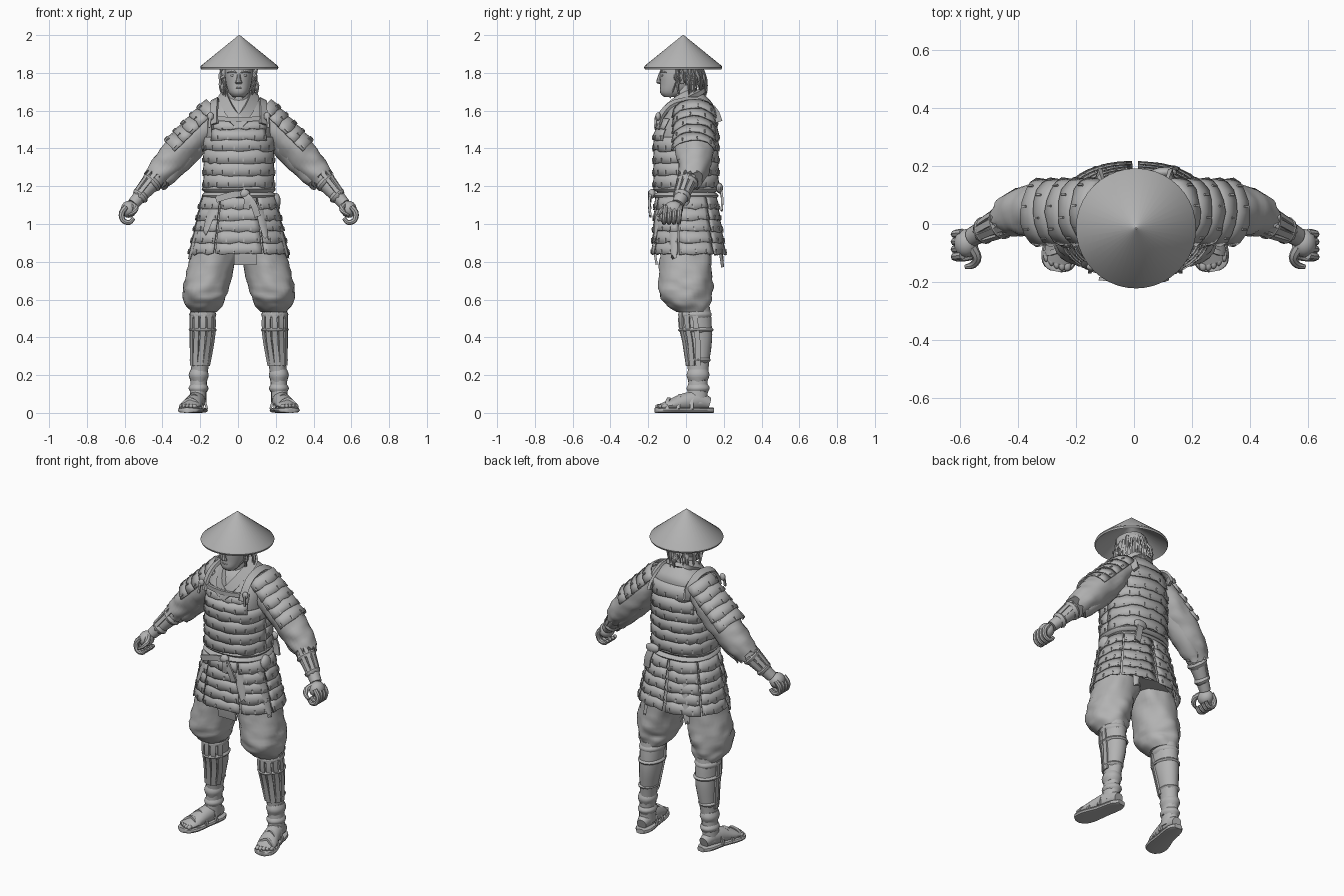
import bpy, bmesh, math, random
from mathutils import Vector, Matrix, noise

random.seed(4)
X, Y, Z = Vector((1, 0, 0)), Vector((0, 1, 0)), Vector((0, 0, 1))
CX = 0.004
if "Cube" in bpy.data.objects:
    bpy.data.objects.remove(bpy.data.objects["Cube"])

grey = bpy.data.materials.new("plain grey")
grey.use_nodes = True
COLOR = (0.45, 0.45, 0.45, 1)
grey.diffuse_color = COLOR
grey.node_tree.nodes["Principled BSDF"].inputs["Base Color"].default_value = COLOR


def finish(name, bm, mirror=False, solid=0, angle=35):
    bmesh.ops.recalc_face_normals(bm, faces=bm.faces[:])
    me = bpy.data.meshes.new(name)
    bm.to_mesh(me)
    bm.free()
    me.materials.append(grey)
    me.shade_smooth()
    me.set_sharp_from_angle(angle=math.radians(angle))
    ob = bpy.data.objects.new(name, me)
    ob.location.x = CX
    bpy.context.scene.collection.objects.link(ob)
    if solid:
        mod = ob.modifiers.new("thickness", 'SOLIDIFY')
        mod.thickness, mod.offset = solid, 0
    if mirror:
        ob.modifiers.new("mirror", 'MIRROR')
    return ob


def smooth_path(secs, sub):
    P = [Vector(s) for s in secs]
    out = []
    for i in range(len(P) - 1):
        a, b, c, d = P[max(i - 1, 0)], P[i], P[i + 1], P[min(i + 2, len(P) - 1)]
        for k in range(sub):
            t = k / sub
            out.append((b * 2 + (c - a) * t + (a * 2 - b * 5 + c * 4 - d) * t * t
                        + (b * 3 - a - c * 3 + d) * t ** 3) * 0.5)
    return out + [P[-1]]


def sp(value, power):
    return math.copysign(abs(value) ** power, value)


# Loft through sections (x, y, z, half width, half depth); ripple makes cloth folds
def tube(name, secs, n=16, sub=3, ref=Y, power=1, ripple=0, folds=5, rag=0,
         mirror=False, level=False, bm=None, phase=0):
    own = bm is None
    bm = bm or bmesh.new()
    S = smooth_path(secs, sub)
    C = [Vector(s[:3]) for s in S]
    rings = []
    for i, s in enumerate(S):
        t = Z if level else (C[min(i + 1, len(C) - 1)] - C[max(i - 1, 0)]).normalized()
        u = (ref - t * ref.dot(t)).normalized()
        v = u.cross(t)
        ring = []
        for j in range(n):
            a = math.tau * j / n + phase
            off = v * sp(math.cos(a), power) * s[3] + u * sp(math.sin(a), power) * s[4]
            if ripple:
                q = C[i] + off
                off *= 1 + ripple * (math.sin(folds * a + 2.2 * i / sub) * 0.6
                                     + 2 * noise.noise(Vector((q.x, q.y, q.z * 1.6)) * 17))
            p = C[i] + off
            if rag and i == len(S) - 1:
                p += t * random.uniform(-rag, rag)
            ring.append(bm.verts.new(p))
        rings.append(ring)
    for r, q in zip(rings, rings[1:]):
        for j in range(n):
            bm.faces.new((r[j], r[(j + 1) % n], q[(j + 1) % n], q[j]))
    bm.faces.new(rings[0])
    bm.faces.new(rings[-1])
    return finish(name, bm, mirror) if own else bm


# Flat strap of rectangular section following points
def strap(name, pts, w, h, ref=Y, mirror=False, bm=None):
    return tube(name, [(*p, w, h) for p in pts], n=4, phase=math.pi / 4, power=0.01,
                ref=ref, mirror=mirror, bm=bm)


def ball(name, loc, scale, mirror=False):
    bm = bmesh.new()
    bmesh.ops.create_uvsphere(bm, u_segments=14, v_segments=9, radius=1,
                              matrix=Matrix.Translation(loc) @ Matrix.Diagonal((*scale, 1)))
    return finish(name, bm, mirror)


# Overlapping lamellar rows with lacing on a surface surf(angle, v)
def plates(name, surf, u0, u1, rows, cols, mirror=False, lip=0.009, rag=0.1):
    bm, lace = bmesh.new(), bmesh.new()
    u0, u1 = math.radians(u0), math.radians(u1)

    def frame(u, v):
        du = (surf(u + 0.01, v) - surf(u - 0.01, v)).normalized()
        dv = (surf(u, v + 0.01) - surf(u, v - 0.01)).normalized()
        return surf(u, v), du, dv, dv.cross(du).normalized()

    for r in range(rows):
        grid = []
        for j in range(cols + 1):
            u = u0 + (u1 - u0) * j / cols
            col = []
            for k in (0, 0.5, 1):
                v = (r + 1.1 * k + (random.uniform(-rag, rag) if k == 1 else 0)) / rows
                p, du, dv, nn = frame(u, v)
                col.append(bm.verts.new(p + nn * (0.002 + lip * k)))
            grid.append(col)
            if j < cols and (j + r) % 2 == 0:
                p, du, dv, nn = frame(u + (u1 - u0) * 0.5 / cols, (r + 0.85) / rows)
                m = Matrix((du, dv, nn)).transposed().to_4x4()
                m = Matrix.Translation(p + nn * (0.003 + lip)) @ m
                bmesh.ops.create_cube(lace, size=1,
                                      matrix=m @ Matrix.Diagonal((0.007, 0.02, 0.009, 1)))
        for a, b in zip(grid, grid[1:]):
            for k in range(2):
                bm.faces.new((a[k], a[k + 1], b[k + 1], b[k]))
    finish(name, bm, mirror, solid=0.008)
    finish(name + "_lacing", lace, mirror)


# Straw hat with a hollow underside
hx, hy = 0.003, -0.015
tube("straw_hat", [(hx, hy, z, r, r) for z, r in
                   ((1.96, .004), (1.83, .19), (1.819, .203), (1.829, .207), (1.838, .203), (2, .003))],
     n=40, sub=1, level=True)

# Head, face and neck
tube("head", [(0, -.08, 1.672, .03, .035), (0, -.065, 1.695, .052, .072), (0, -.045, 1.74, .068, .092),
              (0, -.032, 1.80, .075, .107), (0, -.03, 1.87, .07, .09)], n=20, level=True, power=.92)
tube("neck", [(0, .01, 1.58, .07, .065), (0, -.01, 1.73, .058, .06)], level=True)
tube("nose", [(0, -.133, 1.80, .008, .01), (0, -.143, 1.765, .012, .012), (0, -.14, 1.748, .019, .016),
              (0, -.13, 1.74, .012, .01)], n=8, level=True)
ball("eyes", (.03, -.124, 1.787), (.014, .01, .007), True)
tube("eyebrows", [(.01, -.136, 1.802, .005, .005), (.035, -.13, 1.808, .006, .006),
                  (.06, -.105, 1.802, .003, .003)], n=6, ref=Z, mirror=True)
ball("upper_lip", (0, -.131, 1.721), (.022, .008, .005))
ball("lower_lip", (0, -.129, 1.712), (.017, .008, .006))
ball("ears", (.077, -.02, 1.77), (.01, .02, .03), True)
ball("hair_cap", (0, .0, 1.81), (.08, .09, .085))

# Loose hair strands around the sides and back
hair = bmesh.new()
for i in range(75):
    a = math.radians(random.uniform(-38, 218))
    c, s = math.cos(a), math.sin(a)
    top, end, out = random.uniform(1.78, 1.84), random.uniform(1.66, 1.76), random.uniform(.9, 1.15)
    tube("", [(c * .075, s * .085 - .005, top, .010, .008),
              (c * .09 * out, s * .098 * out, (top + end) / 2, .008, .006),
              (c * .085 * out, s * .09 * out + .005, end, .002, .002)], n=4, sub=2, bm=hair)
finish("hair", hair)
tube("hat_cords", [(.1, -.03, 1.83, .004, .004), (.075, -.06, 1.73, .004, .004),
                   (.02, -.085, 1.668, .004, .004)], n=6, mirror=True)

# Robe torso and crossed collar
tube("robe_torso", [(0, 0, 1.05, .18, .14), (0, 0, 1.2, .172, .15), (0, 0, 1.38, .172, .15),
                    (0, 0, 1.5, .175, .15), (0, .02, 1.58, .175, .13), (0, .03, 1.63, .142, .115),
                    (0, .032, 1.665, .1, .085), (0, .025, 1.695, .068, .062)],
     n=28, level=True, power=.88, ripple=.008)
strap("collar", [(0, .085, 1.69), (.05, .065, 1.695), (.078, .01, 1.68), (.065, -.065, 1.635),
                 (.03, -.125, 1.575), (-.03, -.15, 1.52)], .027, .013, ref=Vector((1, -1, 1)), mirror=True)


# Lamellar cuirass
def cuirass(z0, z1):
    def surf(u, v):
        z = z0 + (z1 - z0) * v
        lean = max(0, z - 1.48)
        return Vector((.178 * sp(math.cos(u), .85),
                       lean * .15 + (.163 - lean * .3) * sp(math.sin(u), .85), z))
    return surf


plates("cuirass_body", cuirass(1.46, 1.2), 0, 360, 4, 36)
plates("cuirass_chest", cuirass(1.555, 1.45), -138, -42, 2, 10)
plates("cuirass_back", cuirass(1.60, 1.45), 42, 138, 2, 10)
strap("chest_rim", [(-.135, -.138, 1.56), (0, -.158, 1.553), (.135, -.138, 1.56)], .012, .008)
strap("shoulder_straps", [(.128, -.15, 1.53), (.13, -.122, 1.59), (.128, -.06, 1.642), (.125, .05, 1.655),
                          (.125, .14, 1.61), (.125, .172, 1.54)], .02, .008, ref=Vector((.5, -.2, 1)), mirror=True)
ball("strap_knots", (.15, -.148, 1.57), (.018, .014, .022), True)
strap("strap_tassels", [(.152, -.158, 1.57), (.157, -.165, 1.51)], .006, .005, mirror=True)

# Belt, knot and hanging ends
for i, z in enumerate((1.185, 1.15)):
    tube("belt_" + str(i + 1), [(0, 0, z - .02, .18, .15), (0, 0, z, .197, .174), (0, 0, z + .02, .18, .15)],
         n=32, level=True, power=.88, ripple=.01)
ball("belt_knot", (.03, -.18, 1.16), (.03, .02, .025))
for i, (x, z) in enumerate(((.10, 1.04), (.04, 1.08), (-.12, 1.13))):
    strap("belt_end_" + str(i + 1), [(.03, -.183, 1.16), ((x + .05) / 2, -.195, (z + 1.16) / 2 + .01),
                                     (x, -.188, z)], .017, .006)
ball("side_pouch", (.195, -.02, 1.12), (.028, .042, .045))
ball("back_bow", (.1, .178, 1.19), (.045, .018, .028))
strap("back_bow_ends", [(.1, .182, 1.19), (.12, .192, 1.13), (.13, .188, 1.07)], .02, .006)


# Skirt of seven hanging lamellar panels
def skirt(u, v):
    return Vector(((.19 + .066 * v) * sp(math.cos(u), .85),
                   .014 * v + (.155 + .032 * v) * sp(math.sin(u), .85), 1.145 - .30 * v))


step = 360 / 7
for i in range(7):
    mid = -90 + step * i
    plates("skirt_panel_" + str(i + 1), skirt, mid - step * .475, mid + step * .475, 5, 6)
tube("skirt_lining", [(0, 0, 1.15, .178, .14), (0, .005, 1, .205, .15), (0, .01, .87, .228, .16)],
     n=28, level=True, power=.85, rag=.02)
strap("front_cloth", [(.035, -.155, .95), (.035, -.165, .86), (.035, -.155, .785)], .06, .006)

# Torn strips hanging from the waist
for i, (a, z) in enumerate(((-62, .93), (-128, .95), (-20, .83), (200, .83), (62, .78), (118, .80))):
    u = math.radians(a)
    pts = [skirt(u, v) * 1.06 + Z * (1.10 - (1.10 - z) * v - skirt(u, v).z * 1.06) for v in (0, .5, 1)]
    tube("torn_strip_" + str(i + 1), [(*p, w, .006) for p, w in zip(pts, (.02, .024, .015))],
         n=6, ref=Vector((math.cos(u), math.sin(u), 0)), rag=.02)

# Baggy trousers
tube("trousers", [(.1, 0, 1.0, .1, .13), (.125, 0, .86, .122, .136), (.163, -.002, .72, .122, .139),
                  (.178, -.003, .63, .116, .139), (.183, .01, .575, .1, .115), (.186, .035, .535, .07, .085)],
     n=36, sub=5, level=True, ripple=.045, mirror=True)

# Lower legs with splint guards and ties
leg = [(.19, .047, .56, .062, .08), (.19, .052, .47, .064, .085), (.193, .062, .38, .06, .076),
       (.205, .064, .25, .046, .058), (.212, .064, .16, .043, .052), (.217, .057, .05, .045, .058)]
tube("lower_legs", leg, n=18, level=True, ripple=.015, mirror=True)
guards = bmesh.new()
for a in (-150, -120, -90, -60, -30, 0):
    c, s = math.cos(math.radians(a)), math.sin(math.radians(a))
    strap("", [(q[0] + c * (q[3] + .002), q[1] + s * (q[4] + .002), z)
               for q, z in zip(leg[:4], (.535, .46, .38, .25))], .014, .005, ref=Vector((c, s, 0)), bm=guards)
finish("shin_splints", guards, True)
for i, (z, h) in enumerate(((.52, .02), (.44, .012), (.28, .012), (.2, .03), (.13, .02))):
    q = min(leg, key=lambda p: abs(p[2] - z))
    tube("leg_tie_" + str(i + 1), [(q[0], q[1], z + h, q[3], q[4]), (q[0], q[1], z, q[3] + .01, q[4] + .01),
                                   (q[0], q[1], z - h, q[3], q[4])],
         n=18, level=True, ripple=.015, rag=.008, mirror=True)

# Feet and straw sandals
tube("feet", [(.212, .125, .05, .03, .03), (.219, .06, .065, .045, .05), (.236, -.02, .055, .05, .045),
              (.256, -.09, .04, .056, .028), (.266, -.135, .032, .045, .016)], ref=Z, mirror=True)
tube("sandals", [(.207, .145, .014, .025, .014), (.213, .1, .014, .05, .014), (.232, 0, .014, .054, .014),
                 (.255, -.09, .014, .066, .014), (.27, -.145, .014, .052, .014), (.274, -.163, .014, .02, .014)],
     n=12, ref=Z, power=.6, mirror=True)
for i in range(5):
    ball("toe_" + str(i + 1), (.234 + .018 * i, -.143 + .004 * i * i * .5, .035),
         (.014 - .001 * i, .02, .012), True)
for i, (y, x, h) in enumerate(((-.1, .258, .075), (-.04, .242, .095), (.03, .224, .115))):
    strap("sandal_strap_" + str(i + 1), [(x - .056, y, .02), (x - .035, y, h * .75), (x, y + .01, h),
                                         (x + .035, y, h * .75), (x + .056, y, .02)], .006, .009, mirror=True)

# Sleeves and shoulder guards
tube("sleeves", [(.13, .042, 1.57, .075, .095), (.23, .046, 1.47, .09, .104), (.32, .046, 1.375, .087, .098),
                 (.39, .042, 1.30, .08, .084), (.445, .025, 1.24, .062, .066)],
     n=28, sub=5, ripple=.045, rag=.022, mirror=True)
tube("sleeve_drape", [(.2, .04, 1.45, .06, .07), (.29, .045, 1.35, .06, .07), (.37, .04, 1.26, .05, .06),
                      (.4, .03, 1.215, .03, .045)], sub=5, ripple=.05, rag=.025, mirror=True)


def shoulder(u, v):
    axis = Vector((.105, .044, 1.595)).lerp(Vector((.32, .04, 1.38)), v)
    return axis + Vector((.062, 0, .062)) * math.cos(u) + Y * .107 * math.sin(u)


plates("shoulder_guards", shoulder, -80, 80, 5, 8, mirror=True)

# Forearms, splints and wrist ties
arm = [(.395, .032, 1.295, .052, .056), (.46, .006, 1.22, .048, .05), (.52, -.022, 1.15, .037, .038),
       (.56, -.044, 1.105, .032, .033)]
tube("forearms", arm, mirror=True)
side = Vector((.72, 0, .69))
bracer = bmesh.new()
for a in (-70, -35, 0, 35, 70):
    c, s = math.cos(math.radians(a)), math.sin(math.radians(a))
    out = side * c + Y * s
    strap("", [Vector(q[:3]) + side * c * (q[3] + .002) + Y * s * (q[4] + .002) for q in arm[:3]],
          .011, .005, ref=out, bm=bracer)
finish("forearm_splints", bracer, True)
for i, q in enumerate(arm[1:3]):
    p, d = Vector(q[:3]), Vector((.012, -.004, -.012))
    tube("arm_tie_" + str(i + 1), [(*(p - d), q[3], q[4]), (*p, q[3] + .01, q[4] + .01), (*(p + d), q[3], q[4])],
         rag=.006, mirror=True)

# Half closed hands
ball("palms", (.582, -.066, 1.078), (.043, .05, .045), True)
fingers = bmesh.new()
for i in range(4):
    y = -.03 - .026 * i
    tube("", [(.595, y, 1.092, .015, .014), (.619, y - .004, 1.06, .016, .014), (.613, y - .008, 1.02, .014, .013),
              (.58, y - .008, 1.008, .013, .012), (.556, y - .004, 1.03, .01, .01)], n=8, bm=fingers)
tube("", [(.563, -.08, 1.10, .019, .016), (.545, -.115, 1.085, .016, .014), (.558, -.14, 1.06, .013, .011),
          (.585, -.148, 1.045, .008, .007)], n=8, ref=Z, bm=fingers)
finish("fingers", fingers, True)
